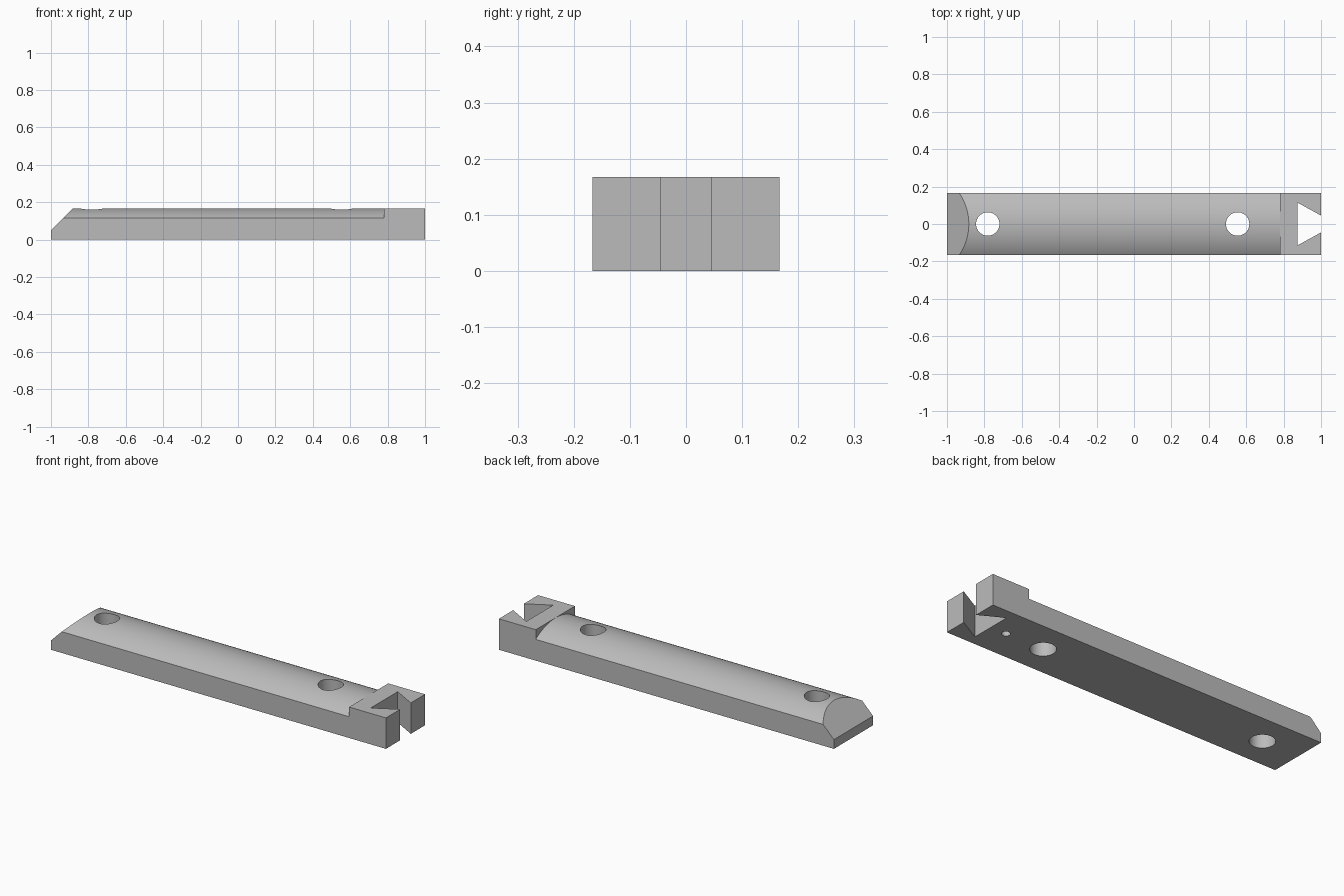
import bpy
import bmesh
import math
from mathutils import Vector

old = bpy.data.objects.get("Cube")
if old:
    bpy.data.objects.remove(old, do_unlink=True)

HALF_WIDTH, HEIGHT = 0.167, 0.167
HEAD_START = 0.78
CROWN_RADIUS = 0.294

steel = bpy.data.materials.new("grey")
steel.use_nodes = True
grey = (0.5, 0.5, 0.5, 1)
steel.diffuse_color = grey
steel.node_tree.nodes["Principled BSDF"].inputs["Base Color"].default_value = grey


def prism(name, points, sweep):
    """Extrude a closed outline of 3D points along a vector."""
    bm = bmesh.new()
    face = bm.faces.new([bm.verts.new(p) for p in points])
    moved = bmesh.ops.extrude_face_region(bm, geom=[face])["geom"]
    verts = [v for v in moved if isinstance(v, bmesh.types.BMVert)]
    bmesh.ops.translate(bm, verts=verts, vec=Vector(sweep))
    bmesh.ops.recalc_face_normals(bm, faces=bm.faces)
    mesh = bpy.data.meshes.new(name)
    bm.to_mesh(mesh)
    bm.free()
    mesh.materials.append(steel)
    obj = bpy.data.objects.new(name, mesh)
    bpy.context.collection.objects.link(obj)
    return obj


def round_cutter(name, x, radius, bottom, top, sides):
    turns = [2 * math.pi * i / sides for i in range(sides)]
    ring = [(x + radius * math.cos(a), radius * math.sin(a), bottom) for a in turns]
    return prism(name, ring, (0, 0, top - bottom))


# Bar with a sloped end
side = [(-1, 0), (1, 0), (1, HEIGHT), (-0.883, HEIGHT), (-1, 0.05)]
bar = prism("bar", [(x, -HALF_WIDTH, z) for x, z in side], (0, 2 * HALF_WIDTH, 0))

# Space above the rounded crown, up to the square head
reach, steps = 0.2, 48
crown = []
for i in range(steps + 1):
    y = -reach + 2 * reach * i / steps
    z = HEIGHT - 0.0002 - CROWN_RADIUS + math.sqrt(CROWN_RADIUS**2 - y**2)
    crown.append((-1.1, y, z))
crown += [(-1.1, reach, 0.3), (-1.1, -reach, 0.3)]
cutters = [prism("crown_cutter", crown, (HEAD_START + 1.1, 0, 0))]

# Dovetail slot in the head, widening inward
slope = (0.115 - 0.045) / (1 - 0.873)
mouth = 0.045 - slope * 0.02
slot = [(0.873, -0.115), (1.02, -mouth), (1.02, mouth), (0.873, 0.115)]
cutters.append(prism("slot_cutter", [(x, y, -0.1) for x, y in slot], (0, 0, 0.4)))

# Two through holes and a small blind hole underneath
for name, x in (("outer_hole_cutter", -0.782), ("inner_hole_cutter", 0.554)):
    cutters.append(round_cutter(name, x, 0.0625, -0.1, 0.3, 48))
cutters.append(round_cutter("blind_hole_cutter", 0.78, 0.021, -0.1, 0.1, 24))

bpy.ops.object.select_all(action="DESELECT")
bpy.context.view_layer.objects.active = bar
bar.select_set(True)
for cutter in cutters:
    mod = bar.modifiers.new(cutter.name, "BOOLEAN")
    mod.operation = "DIFFERENCE"
    mod.solver = "EXACT"
    mod.object = cutter
    bpy.ops.object.modifier_apply(modifier=mod.name)
    bpy.data.objects.remove(cutter, do_unlink=True)

bpy.ops.object.shade_smooth_by_angle(angle=math.radians(20))
